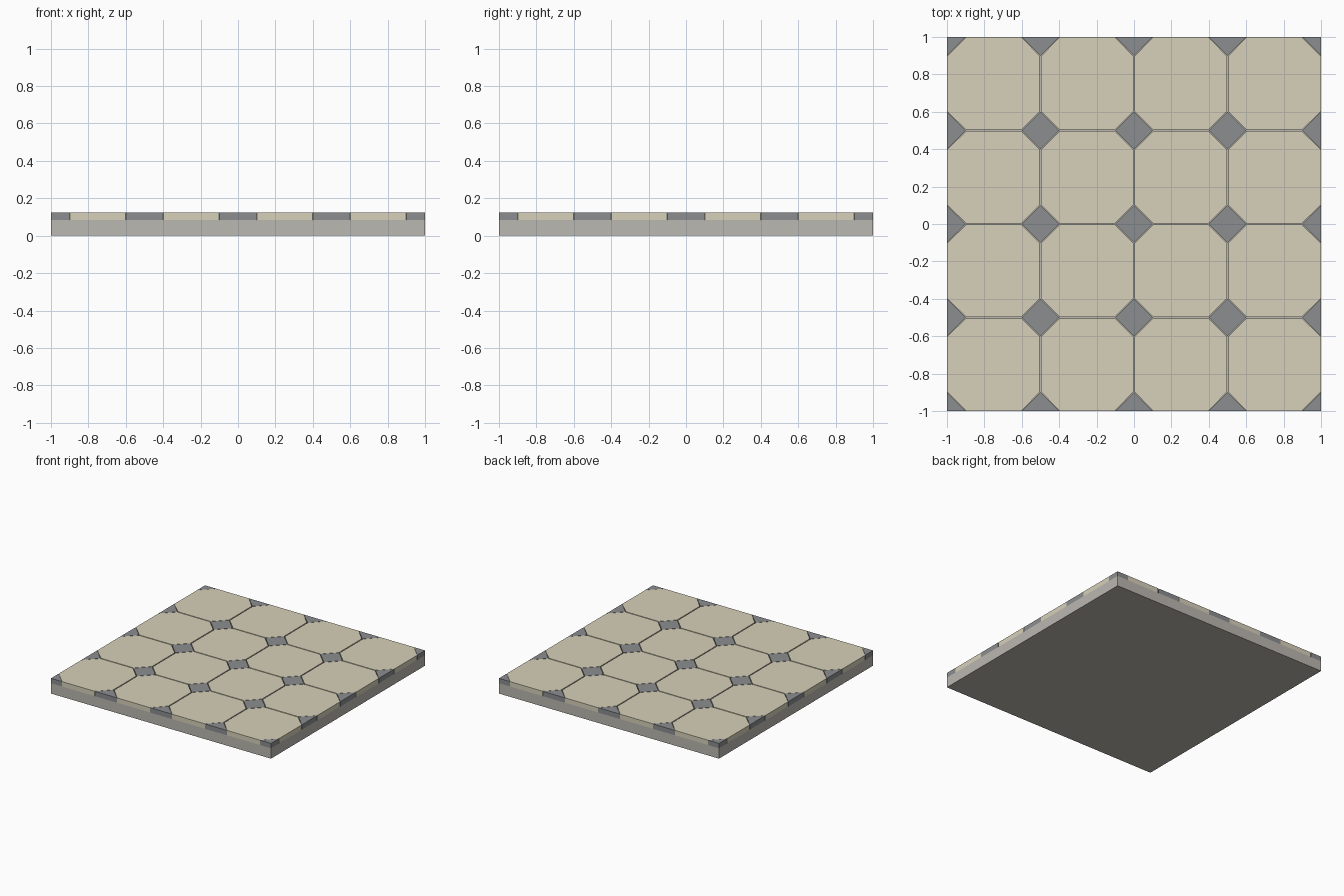
import bpy, bmesh

if "Cube" in bpy.data.objects:
    bpy.data.objects.remove(bpy.data.objects["Cube"])

CELL, CUT, GAP = 0.5, 0.1, 0.004
Z0, Z1 = 0.085, 0.125


def material(name, rgb):
    m = bpy.data.materials.new(name)
    m.diffuse_color = (*rgb, 1)
    m.use_nodes = True
    m.node_tree.nodes["Principled BSDF"].inputs["Base Color"].default_value = m.diffuse_color
    return m


def add_prism(bm, outline, z0, z1):
    # extrude a flat outline (clamped to the slab) upward into a closed prism
    pts = []
    for x, y in outline:
        p = (round(max(-1, min(1, x)), 5), round(max(-1, min(1, y)), 5))
        if p not in pts:
            pts.append(p)
    low = [bm.verts.new((x, y, z0)) for x, y in pts]
    high = [bm.verts.new((x, y, z1)) for x, y in pts]
    bm.faces.new(low[::-1])
    bm.faces.new(high)
    for i in range(len(pts)):
        j = (i + 1) % len(pts)
        bm.faces.new((low[i], low[j], high[j], high[i]))


def make(name, outlines, z0, z1, mat):
    bm = bmesh.new()
    for o in outlines:
        add_prism(bm, o, z0, z1)
    bmesh.ops.recalc_face_normals(bm, faces=bm.faces)
    me = bpy.data.meshes.new(name)
    bm.to_mesh(me)
    bm.free()
    me.materials.append(mat)
    bpy.context.collection.objects.link(bpy.data.objects.new(name, me))


def octagon(i, j):
    # cell with cut corners; narrow joint only on inner sides
    def span(k):
        a, b = -1 + k * CELL, -1 + (k + 1) * CELL
        return a, b, a + (GAP if k > 0 else 0), b - (GAP if k < 3 else 0)
    xa, xb, x0, x1 = span(i)
    ya, yb, y0, y1 = span(j)
    c = CUT + GAP / 2
    return [(xa + c, y0), (xb - c, y0), (x1, ya + c), (x1, yb - c),
            (xb - c, y1), (xa + c, y1), (x0, yb - c), (x0, ya + c)]


def diamond(i, j):
    x, y = -1 + i * CELL, -1 + j * CELL
    return [(x + CUT, y), (x, y + CUT), (x - CUT, y), (x, y - CUT)]


# mortar slab
make("base_slab", [[(-1, -1), (1, -1), (1, 1), (-1, 1)]], 0, Z0,
     material("mortar", (0.50, 0.48, 0.44)))
# large octagonal tiles
make("octagon_tiles", [octagon(i, j) for i in range(4) for j in range(4)], Z0, Z1,
     material("tan_stone", (0.68, 0.63, 0.49)))
# small dark inset tiles, halved or quartered along the border
make("diamond_tiles", [diamond(i, j) for i in range(5) for j in range(5)], Z0, Z1,
     material("dark_stone", (0.26, 0.27, 0.28)))
